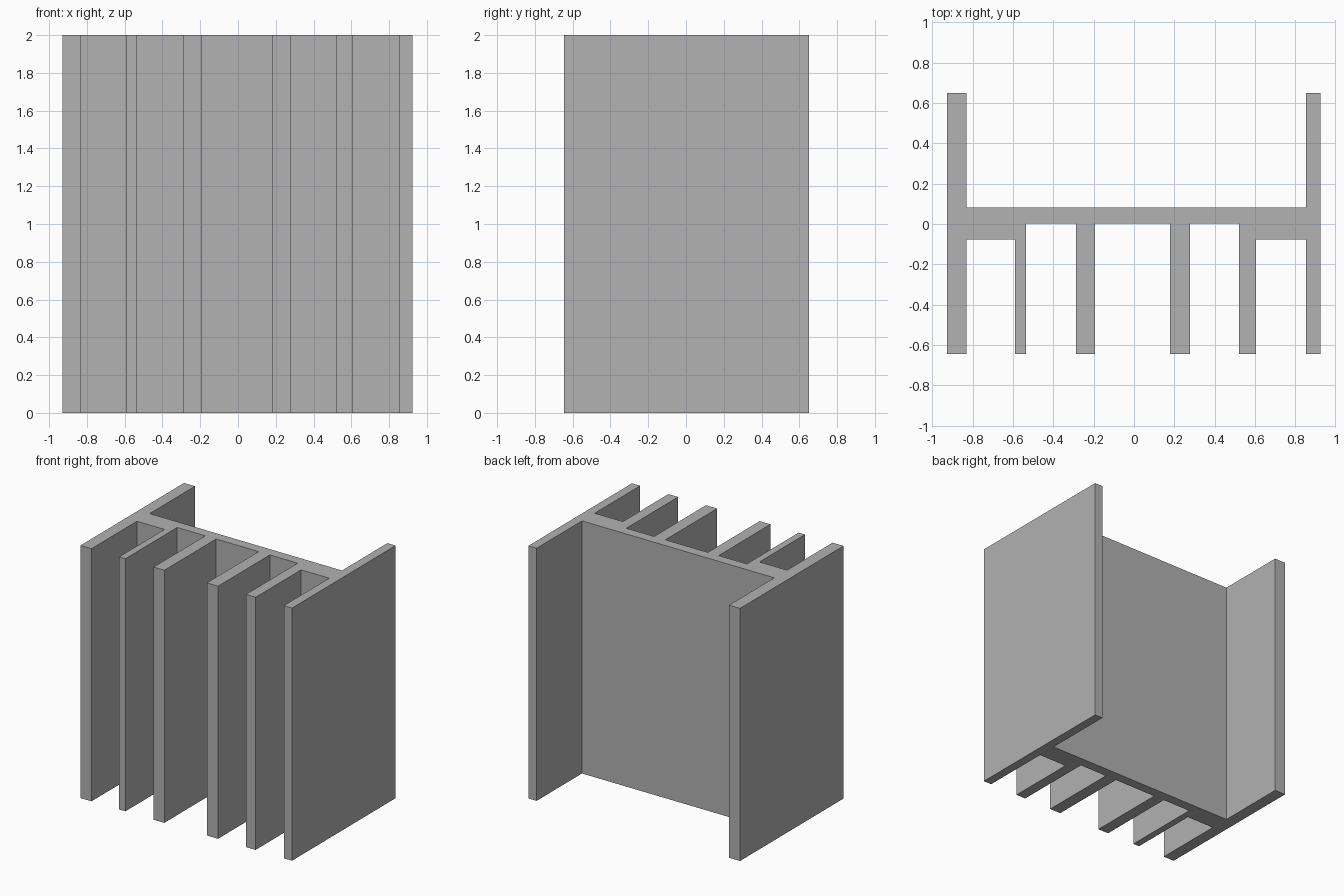
import bpy
import bmesh

cube = bpy.data.objects.get("Cube")
if cube:
    bpy.data.objects.remove(cube, do_unlink=True)

HEIGHT = 2.0
FRONT, BACK = -0.645, 0.65
WEB_BACK = 0.083

# Fins across the front as (left edge, right edge); the outer two are the side walls
fins = [(-0.928, -0.832), (-0.59, -0.535), (-0.288, -0.194),
        (0.179, 0.277), (0.521, 0.606), (0.853, 0.925)]
# Depth of the channel floor between neighbouring fins
floors = [-0.076, 0.003, 0.003, 0.003, -0.076]

metal = bpy.data.materials.new("grey metal")
metal.use_nodes = True
grey = (0.445, 0.445, 0.445, 1.0)
metal.diffuse_color = grey
metal.node_tree.nodes["Principled BSDF"].inputs["Base Color"].default_value = grey

# Cross-section outline: fins and channels along the front, then the back recess
outline = []
for i, (x0, x1) in enumerate(fins):
    outline += [(x0, FRONT), (x1, FRONT)]
    if i < len(floors):
        outline += [(x1, floors[i]), (fins[i + 1][0], floors[i])]
left_wall, right_wall = fins[0], fins[-1]
outline += [(right_wall[1], BACK), (right_wall[0], BACK),
            (right_wall[0], WEB_BACK), (left_wall[1], WEB_BACK),
            (left_wall[1], BACK), (left_wall[0], BACK)]

# Extrude the section upward into one solid
bm = bmesh.new()
base = bm.faces.new([bm.verts.new((x, y, 0)) for x, y in outline])
top = bmesh.ops.extrude_face_region(bm, geom=[base], use_keep_orig=True)
top_verts = [g for g in top["geom"] if isinstance(g, bmesh.types.BMVert)]
bmesh.ops.translate(bm, verts=top_verts, vec=(0, 0, HEIGHT))
bmesh.ops.recalc_face_normals(bm, faces=bm.faces)

mesh = bpy.data.meshes.new("finned_heat_sink")
bm.to_mesh(mesh)
bm.free()
mesh.materials.append(metal)
sink = bpy.data.objects.new("finned_heat_sink", mesh)
bpy.context.collection.objects.link(sink)
